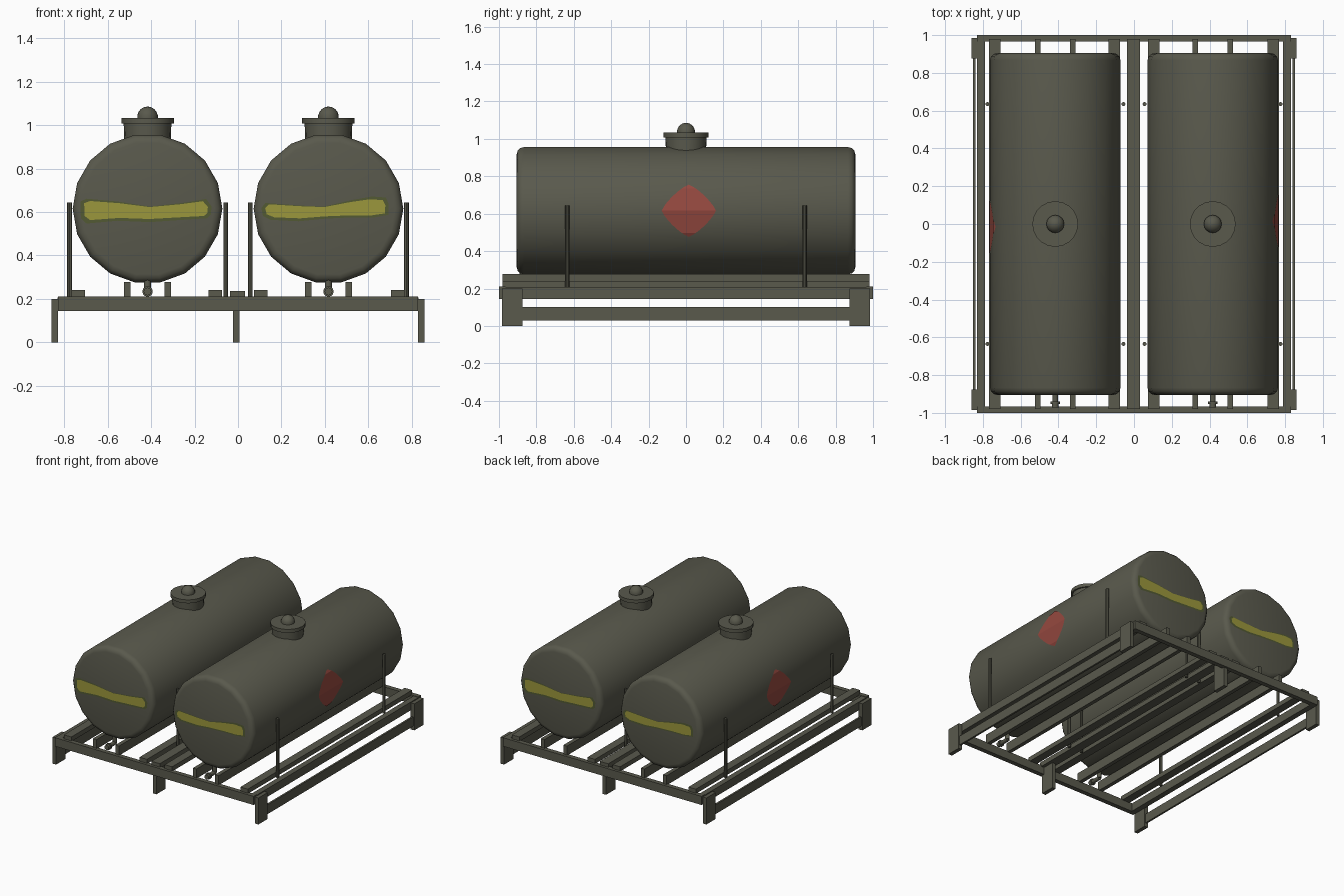
import bpy, bmesh, math
from mathutils import Vector

if "Cube" in bpy.data.objects:
    bpy.data.objects.remove(bpy.data.objects["Cube"], do_unlink=True)

TANK_X, TANK_Z, TANK_R, TANK_Y, SIDES = 0.417, 0.616, 0.345, 0.905, 18


def material(name, r, g, b):
    m = bpy.data.materials.new(name)
    m.use_nodes = True
    m.diffuse_color = (r, g, b, 1)
    m.node_tree.nodes["Principled BSDF"].inputs["Base Color"].default_value = (r, g, b, 1)
    return m


OLIVE = material("olive drab", 0.1, 0.1, 0.073)
YELLOW = material("faded yellow", 0.33, 0.31, 0.045)
EDGE = material("yellow paint edge", 0.085, 0.1, 0.033)
RED = material("faded red", 0.3, 0.065, 0.05)


def finish(bm, name, mat, smooth=False):
    bmesh.ops.recalc_face_normals(bm, faces=bm.faces)
    me = bpy.data.meshes.new(name)
    bm.to_mesh(me)
    bm.free()
    me.materials.append(mat)
    ob = bpy.data.objects.new(name, me)
    bpy.context.collection.objects.link(ob)
    if smooth:
        bpy.ops.object.select_all(action="DESELECT")
        ob.select_set(True)
        bpy.context.view_layer.objects.active = ob
        bpy.ops.object.shade_smooth_by_angle(angle=math.radians(40))
    return ob


def box(name, x, y, z):
    """Box from (low, high) ranges on each axis."""
    bm = bmesh.new()
    bmesh.ops.create_cube(bm, size=1)
    for v in bm.verts:
        v.co = [r[0] + (c + 0.5) * (r[1] - r[0]) for c, r in zip(v.co, (x, y, z))]
    return finish(bm, name, OLIVE)


def lathe(name, profile, origin, along_y=False, sides=20):
    """Spin (radius, height) points about z, or about y, at the origin."""
    bm = bmesh.new()
    rings = []
    for r, h in profile:
        ring = []
        for i in range(sides):
            a = 2 * math.pi * i / sides
            c, s = r * math.cos(a), r * math.sin(a)
            p = Vector((c, h, s)) if along_y else Vector((c, s, h))
            ring.append(bm.verts.new(p + Vector(origin)))
        rings.append(ring)
    for a, b in zip(rings, rings[1:]):
        for i in range(sides):
            j = (i + 1) % sides
            bm.faces.new((a[i], a[j], b[j], b[i]))
    bm.faces.new(rings[0])
    bm.faces.new(rings[-1])
    return finish(bm, name, OLIVE, True)


def stripe(name, outline, cx, side, grow, lift, mat):
    """Wavy painted band on a tank end; side is -1 for front, 1 for back."""
    bm = bmesh.new()
    y = side * (TANK_Y + lift)
    bm.faces.new([bm.verts.new((cx - side * u * (1 + grow * 0.2), y, TANK_Z + w * (1 + grow)))
                  for u, w in outline])
    ob = finish(bm, name, mat)
    if ob.data.polygons[0].normal.y * side < 0:
        ob.data.flip_normals()


def diamond(name, side):
    """Rounded diamond wrapped over the faceted outer wall of a tank."""
    bm = bmesh.new()
    pts = []
    for i in range(32):
        a = 2 * math.pi * i / 32
        c, s = math.cos(a), math.sin(a)
        k = (abs(c) ** 1.25 + abs(s) ** 1.25) ** (-1 / 1.25)
        pts.append(bm.verts.new((0, 0.015 + 0.145 * c * k, 0.14 * s * k)))
    bm.faces.new(pts)
    step = 2 * math.pi / SIDES
    fold = TANK_R * math.sin(step)
    for z in (-fold, 0, fold):
        bmesh.ops.bisect_plane(bm, geom=bm.verts[:] + bm.edges[:] + bm.faces[:],
                               plane_co=(0, 0, z), plane_no=(0, 0, 1))
    corners = [(TANK_R * math.cos(k * step), TANK_R * math.sin(k * step)) for k in range(3)]
    for v in bm.verts:
        h = abs(v.co.z)
        (x0, z0), (x1, z1) = corners[:2] if h <= fold else corners[1:]
        x = x0 + (x1 - x0) * (h - z0) / (z1 - z0)
        v.co = (side * (TANK_X + x + 0.004), v.co.y * side, v.co.z + TANK_Z)
    ob = finish(bm, name, RED)
    if ob.data.polygons[0].normal.x * side < 0:
        ob.data.flip_normals()


WAVE_A = [(-.292, .025), (-.265, .035), (-.13, .025), (.01, .007), (.15, .02), (.255, .034),
          (.278, .008), (.276, -.02), (.26, -.034), (.15, -.04), (.01, -.048), (-.13, -.043),
          (-.265, -.053), (-.29, -.034)]
WAVE_B = [(-.292, .002), (-.274, .02), (-.13, .011), (-.02, .007), (.1, .03), (.19, .043),
          (.25, .039), (.262, .015), (.26, -.022), (.2, -.031), (.1, -.031), (-.02, -.036),
          (-.13, -.045), (-.25, -.04), (-.285, -.026)]

# Rounded tank shell profile, about the y axis
ROUND = 0.038
half = [(TANK_R - ROUND * (1 - math.cos(a)), TANK_Y - ROUND * (1 - math.sin(a)))
        for a in (math.radians(d) for d in (0, 30, 60, 90))]
shell = [(r, -y) for r, y in reversed(half)] + half

for side, label in ((-1, "right"), (1, "left")):
    cx = side * TANK_X
    # Tank, filler neck and cap knob
    lathe(f"{label}_tank", shell, (cx, 0, TANK_Z), True, SIDES)
    lathe(f"{label}_filler_neck", [(.106, .9), (.11, 1.008), (.121, 1.008), (.121, 1.034)], (cx, 0, 0))
    dome = [(.048 * math.cos(t), 1.038 + .048 * math.sin(t))
            for t in (math.radians(d) for d in (-10, 10, 30, 50, 70, 86))]
    lathe(f"{label}_cap_knob", dome, (cx, 0, 0), sides=16)

    # Painted marks
    for end, place in ((-1, "front"), (1, "back")):
        wave = WAVE_A if side == end else WAVE_B
        stripe(f"{label}_{place}_stripe_edge", wave, cx, end, 0.3, 0.002, EDGE)
        stripe(f"{label}_{place}_stripe", wave, cx, end, 0, 0.004, YELLOW)
    diamond(f"{label}_diamond", side)

    # Drain pipe with cap, under the front end
    lathe(f"{label}_drain_pipe", [(.015, -.87), (.015, -.94), (.024, -.94), (.024, -.952),
                                  (.018, -.952), (.018, -.972)], (cx, 0, .234), True, 12)
    lathe(f"{label}_drain_riser", [(.016, .234), (.016, .3)], (cx, -.875, 0), sides=12)

    # Tank bearers and flat slats
    for k, off in enumerate((-.093, .093)):
        x = cx + off
        box(f"{label}_bearer_{k}", (x - .015, x + .015), (-.98, .98), (.205, .277))
    for k, x in enumerate((.105, .737)):
        box(f"{label}_slat_{k}", (side * x - .031, side * x + .031), (-.98, .98), (.205, .24))

    # Upright stakes
    for k, x in enumerate((.056, .776)):
        for y in (-.635, .635):
            lathe(f"{label}_stake", [(.011, .2), (.011, .645)], (side * x, y, 0), sides=8)

    # Side rails and corner legs
    box(f"{label}_upper_rail", sorted((side * .79, side * .832)), (-.97, .97), (.145, .207))
    box(f"{label}_lower_rail", sorted((side * .838, side * .852)), (-.9, .9), (.03, .1))
    for end in (-1, 1):
        box(f"{label}_corner_leg", sorted((side * .83, side * .86)),
            sorted((end * .875, end * .985)), (0, .2))

# Centre slat, end beams and middle legs
box("centre_slat", (-.037, .033), (-.98, .98), (.2, .236))
for end, place in ((-1, "front"), (1, "back")):
    box(f"{place}_beam", (-.83, .83), sorted((end * .965, end)), (.145, .21))
    box(f"{place}_middle_leg", (-.022, .008), sorted((end * .875, end * .985)), (0, .205))
